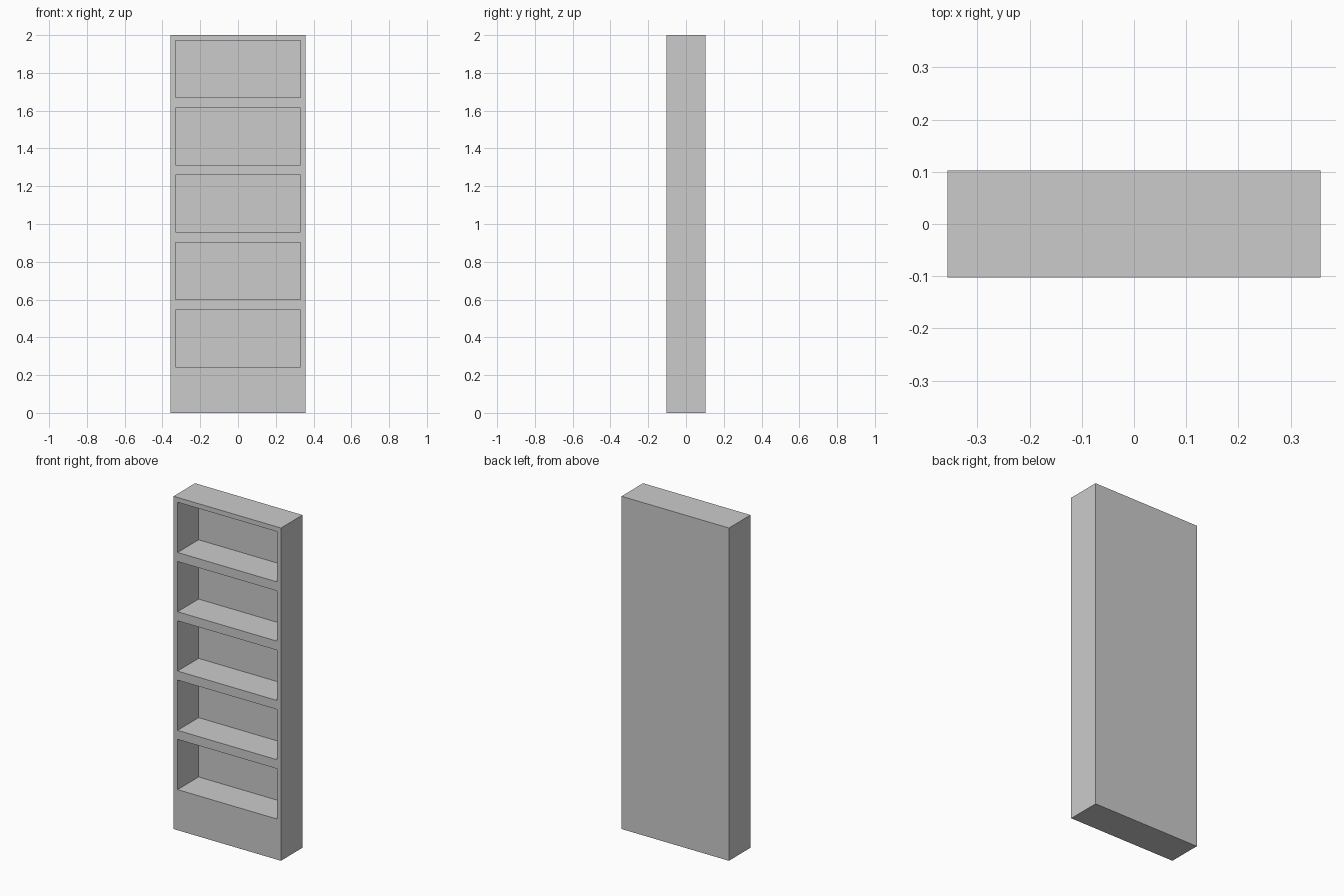
import bpy, bmesh

if "Cube" in bpy.data.objects:
    bpy.data.objects.remove(bpy.data.objects["Cube"])

W, D, H = 0.357, 0.1024, 2.0      # half width, half depth, height
INNER_W = 0.33                    # half width of each compartment
FIRST, PITCH, OPEN_H = 0.244, 0.3563, 0.302
BACK = 0.005                      # thickness of the back panel
COUNT = 5

bm = bmesh.new()

# front frame: a grid whose inner cells are the compartments
xs = [-W, -INNER_W, INNER_W, W]
zs = [0.0]
for i in range(COUNT):
    zs += [FIRST + i * PITCH, FIRST + i * PITCH + OPEN_H]
zs.append(H)
grid = [[bm.verts.new((x, -D, z)) for x in xs] for z in zs]
openings = []
for r in range(len(zs) - 1):
    for c in range(len(xs) - 1):
        f = bm.faces.new((grid[r][c], grid[r][c + 1], grid[r + 1][c + 1], grid[r + 1][c]))
        if c == 1 and r % 2 == 1:
            openings.append(f)

# outer sides, top, underside and back
rim = [e for e in bm.edges if e.is_boundary]
ext = bmesh.ops.extrude_edge_only(bm, edges=rim)["geom"]
bmesh.ops.translate(bm, vec=(0, 2 * D, 0),
                    verts=[g for g in ext if isinstance(g, bmesh.types.BMVert)])
bmesh.ops.contextual_create(bm, geom=[e for e in bm.edges if e.is_boundary])

# push each compartment back to the thin back panel
for f in bmesh.ops.extrude_discrete_faces(bm, faces=openings)["faces"]:
    bmesh.ops.translate(bm, vec=(0, 2 * D - BACK, 0), verts=f.verts)

bmesh.ops.recalc_face_normals(bm, faces=bm.faces)
mesh = bpy.data.meshes.new("bookcase")
bm.to_mesh(mesh)
bm.free()
bpy.context.collection.objects.link(bpy.data.objects.new("bookcase", mesh))
